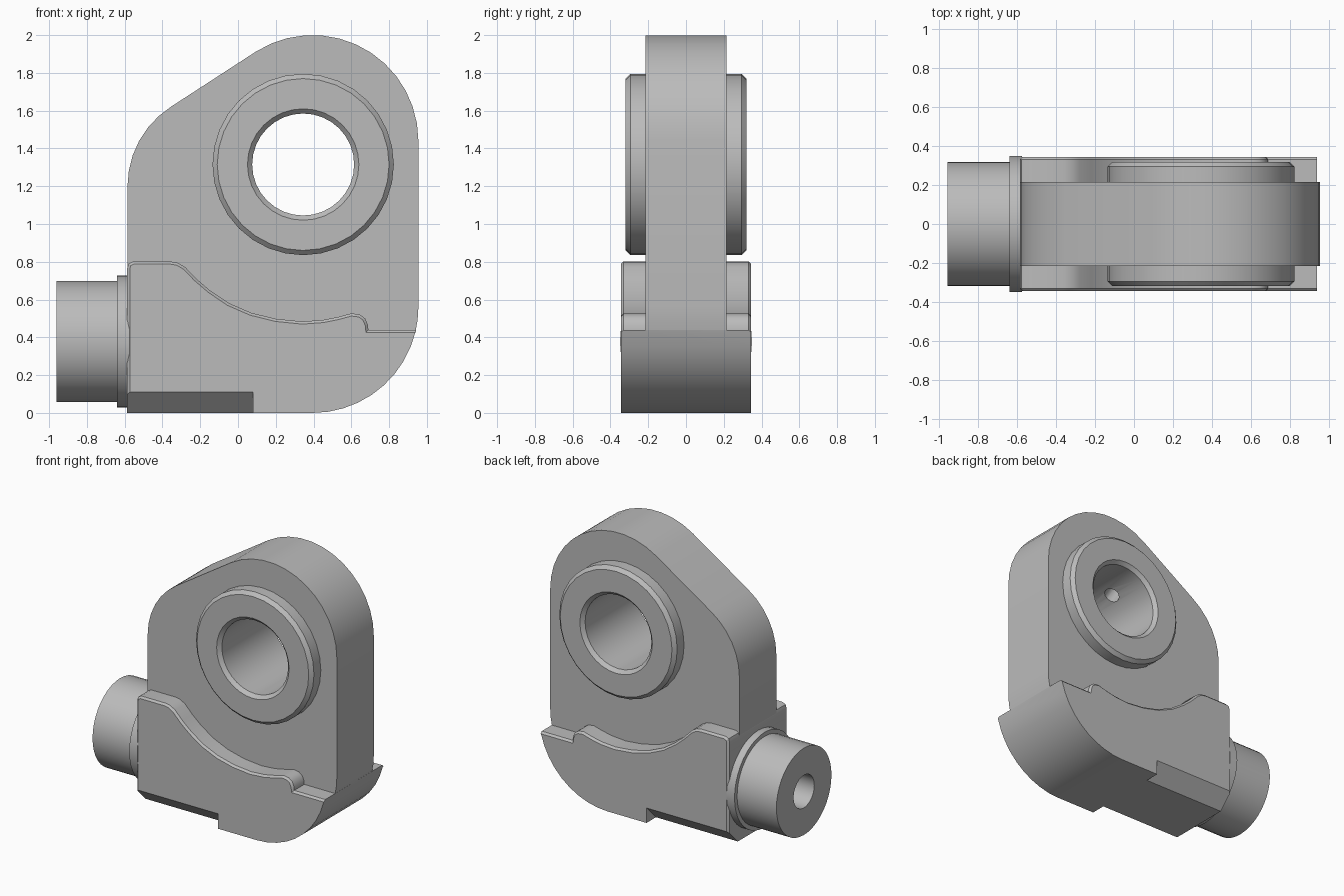
import bpy, bmesh, math
from mathutils import Vector, Matrix

cube = bpy.data.objects.get("Cube")
if cube:
    bpy.data.objects.remove(cube)

GREY = (0.5, 0.5, 0.5, 1)
mat = bpy.data.materials.new("machined_grey")
mat.use_nodes = True
mat.diffuse_color = GREY
mat.node_tree.nodes["Principled BSDF"].inputs["Base Color"].default_value = GREY


def finish(name, bm):
    bmesh.ops.recalc_face_normals(bm, faces=bm.faces)
    mesh = bpy.data.meshes.new(name)
    bm.to_mesh(mesh)
    bm.free()
    mesh.materials.append(mat)
    obj = bpy.data.objects.new(name, mesh)
    bpy.context.collection.objects.link(obj)
    return obj


def loft(name, sections):
    """Skin equal outlines [(y, [(x, z), ...]), ...] and cap both ends."""
    bm = bmesh.new()
    rings = [[bm.verts.new((x, y, z)) for x, z in pts] for y, pts in sections]
    n = len(rings[0])
    for a, b in zip(rings, rings[1:]):
        for i in range(n):
            j = (i + 1) % n
            bm.faces.new((a[i], a[j], b[j], b[i]))
    bm.faces.new(rings[0])
    bm.faces.new(rings[-1])
    return finish(name, bm)


def ring(name, profile, axis, centre, steps):
    """Turn a closed (radius, distance) profile around an axis."""
    bm = bmesh.new()
    turn = Vector((0, 0, 1)).rotation_difference(Vector(axis)).to_matrix()
    rows = []
    for s in range(steps):
        t = 2 * math.pi * s / steps
        rows.append([bm.verts.new(turn @ Vector((r * math.cos(t), r * math.sin(t), d)) + Vector(centre))
                     for r, d in profile])
    n = len(profile)
    for s in range(steps):
        a, b = rows[s], rows[(s + 1) % steps]
        for i in range(n):
            j = (i + 1) % n
            bm.faces.new((a[i], a[j], b[j], b[i]))
    return finish(name, bm)


def rod(name, radius, start, end, steps):
    """Solid cylinder between two points."""
    start, end = Vector(start), Vector(end)
    d = end - start
    turn = d.to_track_quat('Z', 'Y').to_matrix().to_4x4()
    bm = bmesh.new()
    bmesh.ops.create_cone(bm, cap_ends=True, segments=steps, radius1=radius, radius2=radius,
                          depth=d.length, matrix=Matrix.Translation((start + end) / 2) @ turn)
    return finish(name, bm)


def cut(obj, tool):
    mod = obj.modifiers.new("cut", 'BOOLEAN')
    mod.operation, mod.solver, mod.object = 'DIFFERENCE', 'EXACT', tool
    bpy.context.view_layer.objects.active = obj
    bpy.ops.object.modifier_apply(modifier=mod.name)
    bpy.data.objects.remove(tool)


def arc(cx, cz, r, a0, a1, n):
    angles = [math.radians(a0 + (a1 - a0) * i / n) for i in range(n + 1)]
    return [(cx + r * math.cos(a), cz + r * math.sin(a)) for a in angles]


def inset(chain, d):
    """Move an open left-to-right chain to its lower side by d."""
    pts = [Vector(p) for p in chain]
    out = []
    for i, p in enumerate(pts):
        normals = []
        for a, b in ((i - 1, i), (i, i + 1)):
            if a >= 0 and b < len(pts):
                e = (pts[b] - pts[a]).normalized()
                normals.append(Vector((e.y, -e.x)))
        m = sum(normals, Vector((0, 0))).normalized()
        out.append(tuple(p + m * d / max(m.dot(normals[0]), 0.5)))
    return out


# Upright plate with rounded shoulders
BORE = (0.345, 0, 1.315)
outline = (arc(0.395, 0.56, 0.56, -14, 0, 2) + arc(0.395, 1.44, 0.56, 0, 122.5, 13)
           + arc(-0.085, 1.2, 0.5, 122.5, 180, 6) + [(-0.585, 0.425)])
plate = loft("upright_plate", [(-0.215, outline), (0.215, outline)])
cut(plate, rod("plate_bore", 0.4, (0.345, -1, 1.315), (0.345, 1, 1.315), 32))

# Wide base with a wavy, chamfered top edge
wave = [(-0.587, 0), (-0.587, 0.765), (-0.579, 0.79), (-0.555, 0.802), (-0.36, 0.802), (-0.32, 0.795),
        (-0.28, 0.772), (-0.22, 0.71), (-0.15, 0.65), (-0.05, 0.582), (0.07, 0.53), (0.2, 0.498),
        (0.34, 0.484), (0.45, 0.492), (0.53, 0.508), (0.6, 0.527), (0.645, 0.521), (0.673, 0.5),
        (0.688, 0.465), (0.69, 0.44), (0.942, 0.44)]
underside = arc(0.395, 0.56, 0.56, -14, -90, 9)
full, small = wave + underside, inset(wave, 0.014) + underside
base = loft("base_block", [(-0.345, small), (-0.331, full), (0.331, full), (0.345, small)])

# Sloped reliefs along the lower edges
for side in (-1, 1):
    bm = bmesh.new()
    ends = [[bm.verts.new((x, side * y, z)) for y, z in ((0.215, -0.02), (0.365, 0.13), (0.365, -0.02))]
            for x in (-0.8, 0.08)]
    for i in range(3):
        j = (i + 1) % 3
        bm.faces.new((ends[0][i], ends[0][j], ends[1][j], ends[1][i]))
    for e in ends:
        bm.faces.new(e)
    cut(base, finish("relief_cutter", bm))

# Bearing bush with chamfered rims and a blind oil hole
half = [(0.27, 0.295), (0.295, 0.32), (0.455, 0.32), (0.48, 0.295)]
bush = ring("bearing_bush", half + [(r, -d) for r, d in reversed(half)], (0, 1, 0), BORE, 32)
cut(bush, rod("oil_hole", 0.055, BORE, Vector(BORE) + Vector((-0.54, 0, 0.84)) * 0.44, 16))

# Hollow shank with its collar
shank = ring("shank", [(0.12, -0.96), (0.32, -0.96), (0.32, -0.64), (0.35, -0.64),
                       (0.35, -0.575), (0.12, -0.575)], (1, 0, 0), (0, 0, 0.378), 40)

bpy.ops.object.select_all(action='DESELECT')
for obj in (plate, base, bush, shank):
    obj.select_set(True)
bpy.context.view_layer.objects.active = plate
bpy.ops.object.shade_smooth_by_angle(angle=math.radians(30))
